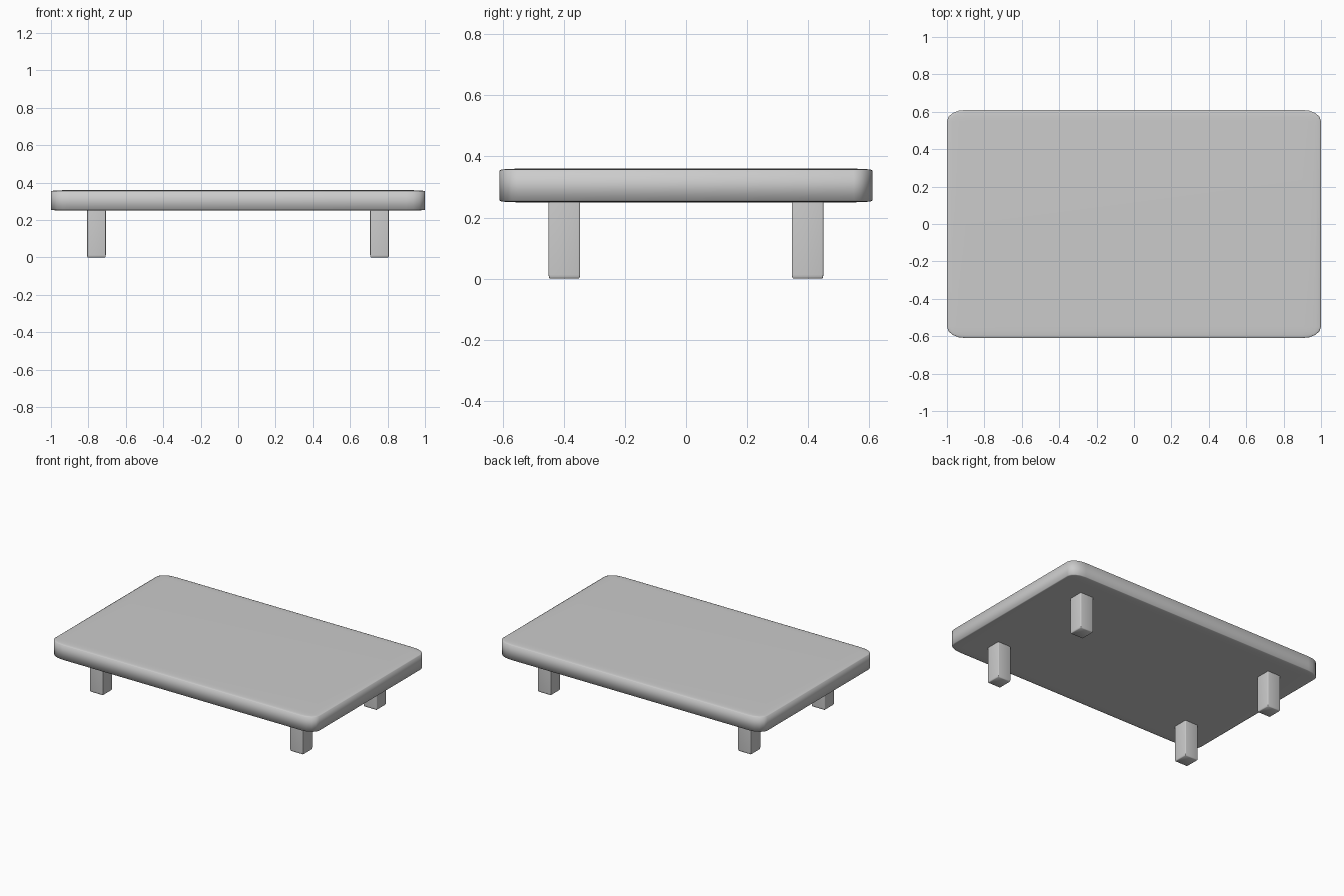
import bpy, bmesh

if "Cube" in bpy.data.objects:
    bpy.data.objects.remove(bpy.data.objects["Cube"])


def rounded_box(name, centre, size, bevel, segments):
    """Unit cube with bevelled edges, stretched so the rounding follows each axis."""
    bm = bmesh.new()
    bmesh.ops.create_cube(bm, size=1.0)
    bmesh.ops.bevel(bm, geom=bm.edges[:], offset=bevel, offset_type='OFFSET',
                    segments=segments, profile=0.5, affect='EDGES')
    bmesh.ops.scale(bm, vec=size, verts=bm.verts)
    bmesh.ops.recalc_face_normals(bm, faces=bm.faces)
    for f in bm.faces:
        f.smooth = True
    mesh = bpy.data.meshes.new(name)
    bm.to_mesh(mesh)
    bm.free()
    obj = bpy.data.objects.new(name, mesh)
    obj.location = centre
    bpy.context.collection.objects.link(obj)
    return obj


# Table top
rounded_box("table_top", (0, 0, 0.305), (2.0, 1.22, 0.11), 0.05, 4)

# Four legs, tucked slightly into the top
for y, row in ((-1, "front"), (1, "back")):
    for x, side in ((-1, "left"), (1, "right")):
        rounded_box(f"{row}_{side}_leg", (x * 0.757, y * 0.398, 0.13),
                    (0.1, 0.103, 0.26), 0.05, 3)
